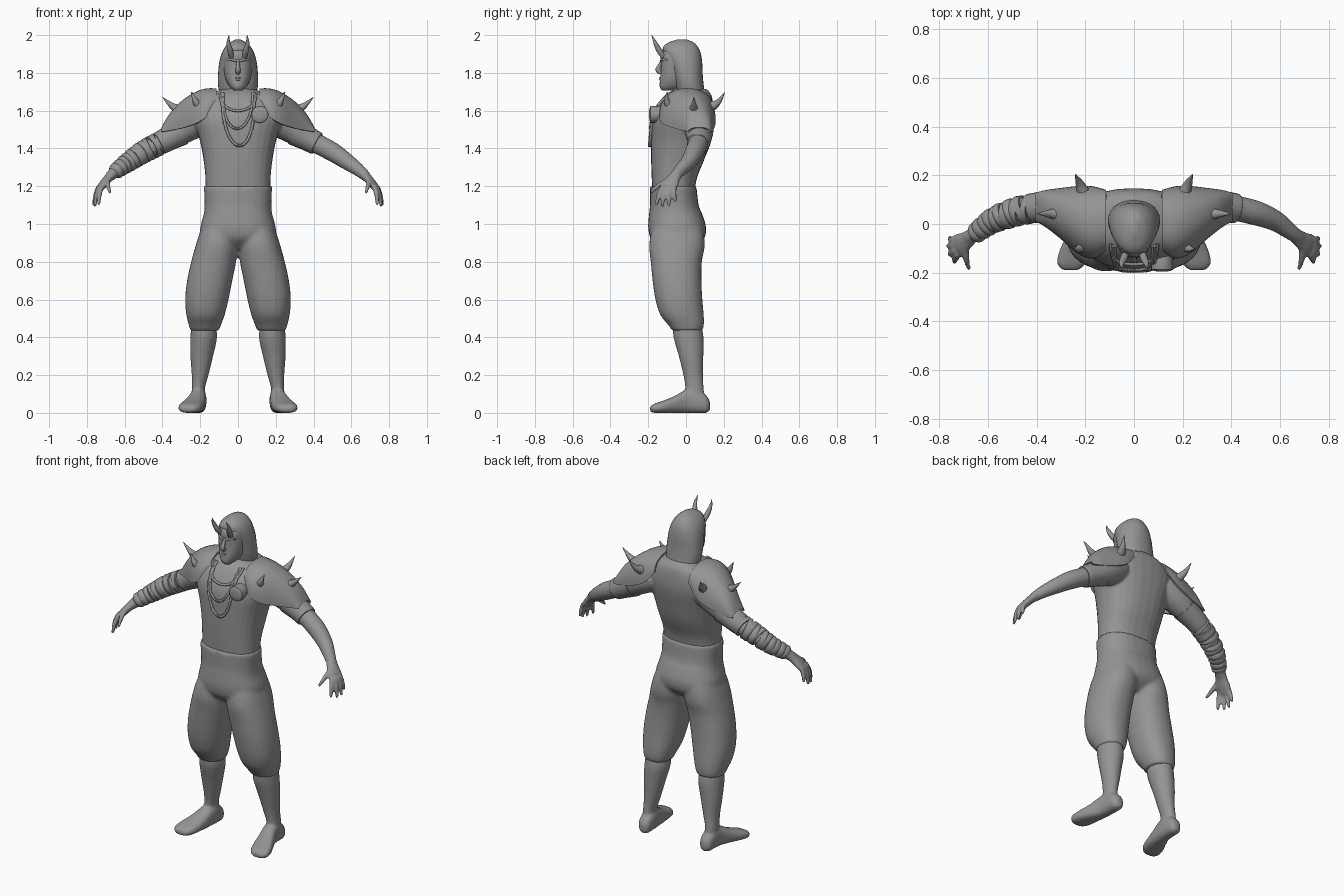
import bpy, bmesh, math
from mathutils import Vector

if "Cube" in bpy.data.objects:
    bpy.data.objects.remove(bpy.data.objects["Cube"])

grey = bpy.data.materials.new("plain grey")
grey.diffuse_color = (0.3, 0.3, 0.3, 1)
grey.use_nodes = True
grey.node_tree.nodes["Principled BSDF"].inputs["Base Color"].default_value = grey.diffuse_color


def finish(name, bm):
    bmesh.ops.recalc_face_normals(bm, faces=bm.faces[:])
    me = bpy.data.meshes.new(name)
    bm.to_mesh(me)
    bm.free()
    me.materials.append(grey)
    ob = bpy.data.objects.new(name, me)
    bpy.context.collection.objects.link(ob)
    return ob


def fuse(name, obs, voxel, rounds):
    """Join overlapping parts and melt them into one smooth skin."""
    bpy.ops.object.select_all(action="DESELECT")
    for ob in obs:
        ob.select_set(True)
    bpy.context.view_layer.objects.active = obs[0]
    bpy.ops.object.join()
    ob = bpy.context.view_layer.objects.active
    ob.name = name
    rm = ob.modifiers.new("skin", "REMESH")
    rm.mode, rm.voxel_size, rm.use_smooth_shade = "VOXEL", voxel, True
    sm = ob.modifiers.new("relax", "SMOOTH")
    sm.factor, sm.iterations = 0.5, rounds


def resample(rows, k):
    """Catmull-Rom interpolation of rows of numbers."""
    if k < 2:
        return rows
    out, m = [], len(rows) - 1
    for i in range(m):
        a, b, c, d = rows[max(i - 1, 0)], rows[i], rows[i + 1], rows[min(i + 2, m)]
        for j in range(k):
            t = j / k
            out.append([0.5 * (2 * q + (r - p) * t + (2 * p - 5 * q + 4 * r - s) * t * t
                               + (3 * q - p - 3 * r + s) * t ** 3)
                        for p, q, r, s in zip(a, b, c, d)])
    return out + [list(rows[-1])]


def spow(v, p):
    return math.copysign(abs(v) ** p, v)


def loft(name, rings, n=24, p=1.0):
    """Skin a list of (centre, half axis, half axis) oval sections."""
    bm = bmesh.new()
    loops = []
    for c, u, v in rings:
        ang = [2 * math.pi * i / n for i in range(n)]
        loops.append([bm.verts.new(c + u * spow(math.cos(a), p) + v * spow(math.sin(a), p))
                      for a in ang])
    for a, b in zip(loops, loops[1:]):
        for i in range(n):
            bm.faces.new((a[i], a[(i + 1) % n], b[(i + 1) % n], b[i]))
    bm.faces.new(loops[0])
    bm.faces.new(loops[-1])
    return finish(name, bm)


def body(name, rows, s=1, p=0.9, axis="z", n=28):
    """Sections (height, x0, x1, other0, other1) stacked along z or y."""
    rings = []
    for h, x0, x1, q0, q1 in resample(rows, 4):
        cx, cq, hx, hq = s * (x0 + x1) / 2, (q0 + q1) / 2, (x1 - x0) / 2, (q1 - q0) / 2
        if axis == "z":
            rings.append((Vector((cx, cq, h)), Vector((hx, 0, 0)), Vector((0, hq, 0))))
        else:
            rings.append((Vector((cx, h, cq)), Vector((hx, 0, 0)), Vector((0, 0, hq))))
    return loft(name, rings, n, p)


def tube(name, pts, s=1, n=12, k=4, ref=(0, 1, 0)):
    """Tube through (x, y, z, radius[, second radius]) points."""
    rows = resample([tuple(q) if len(q) == 5 else (*q, q[3]) for q in pts], k)
    cs = [Vector((s * r[0], r[1], r[2])) for r in rows]
    ref = Vector((s * ref[0], ref[1], ref[2]))
    rings = []
    for i, r in enumerate(rows):
        t = (cs[min(i + 1, len(cs) - 1)] - cs[max(i - 1, 0)]).normalized()
        u = t.cross(ref).normalized()
        rings.append((cs[i], u * r[3], u.cross(t) * r[4]))
    return loft(name, rings, n)


def sym(rows):
    return [(z, -w, w, a, b) for z, w, a, b in rows]


# Torso, neck, hips
TORSO = [(1.17, .172, -.178, .045), (1.25, .173, -.182, .06), (1.35, .184, -.185, .10),
         (1.45, .204, -.185, .125), (1.55, .235, -.18, .145), (1.62, .235, -.152, .145),
         (1.68, .17, -.11, .135), (1.715, .08, -.06, .11)]
upper = [body("torso", sym(TORSO), p=0.85),
         body("neck", sym([(1.62, .07, -.08, .09), (1.68, .056, -.06, .07), (1.77, .054, -.06, .06)]))]
lower = [body("trouser_hips", sym([(1.2, .181, -.191, .056), (1.1, .177, -.191, .067),
                                   (1.05, .182, -.196, .087), (.98, .20, -.20, .107),
                                   (.92, .19, -.185, .095), (.87, .10, -.13, .04)]), p=0.85)]

# Head and face
body("head", sym([(1.706, .02, -.125, -.06), (1.725, .043, -.139, .0), (1.76, .063, -.138, .04),
                  (1.80, .073, -.134, .05), (1.85, .078, -.132, .06), (1.90, .074, -.134, .06),
                  (1.935, .05, -.11, .05)]))
body("hood", sym([(1.61, .09, -.02, .135), (1.66, .085, -.03, .12), (1.70, .10, -.048, .10),
                  (1.75, .107, -.062, .092), (1.80, .105, -.077, .088), (1.85, .10, -.095, .086),
                  (1.90, .088, -.118, .079), (1.935, .07, -.122, .064), (1.96, .045, -.095, .042),
                  (1.977, .012, -.045, .005)]), p=0.92)
tube("nose", [(0, -.126, 1.868, .007), (0, -.139, 1.84, .010), (0, -.149, 1.817, .013),
              (0, -.134, 1.800, .012)])
for z, y, w, r in ((1.774, -.134, .026, .005), (1.765, -.134, .022, .006)):
    tube("lip", [(-w, y + .008, z - .002, .002), (0, y - .003, z, r), (w, y + .008, z - .002, .002)])


# Chest surface lookup for hanging jewellery
def chest_y(x, z):
    for (z0, w0, f0, b0), (z1, w1, f1, b1) in zip(TORSO, TORSO[1:]):
        if z0 <= z <= z1:
            t = (z - z0) / (z1 - z0)
            w, f, b = w0 + (w1 - w0) * t, f0 + (f1 - f0) * t, b0 + (b1 - b0) * t
            k = max(0, 1 - min(1, abs(x) / w) ** (2 / .85)) ** (.85 / 2)
            return (f + b) / 2 + (f - b) / 2 * k
    return -.06


def necklace(name, w, top, low, r, beads, shift=0):
    pts = []
    for i in range(49):
        a = math.pi * (i / 48 - .5)
        x, z = shift * math.cos(a) + w * math.sin(a), top - (top - low) * math.cos(a) ** .8
        pts.append((x, chest_y(x, z) - r * .8, z, r * (.7 if beads and i % 2 else 1)))
    tube(name, pts, k=1, n=10)


necklace("long_bead_chain", .085, 1.69, 1.415, .009, True, .008)
necklace("middle_chain", .078, 1.69, 1.505, .008, True, -.005)
necklace("collar_cord", .095, 1.69, 1.60, .007, False)
tube("round_brooch", [(.116, -.13, 1.58, .044), (.116, -.18, 1.58, .045), (.116, -.19, 1.58, .040),
                      (.116, -.195, 1.58, .02)], n=20, k=2, ref=(1, 0, 0))

# Arm path, shared by sleeves and wraps
ARM = [(.17, .05, 1.565, .085), (.24, .065, 1.53, .082), (.31, .07, 1.485, .07),
       (.40, .067, 1.435, .054), (.50, .045, 1.382, .051), (.58, .013, 1.328, .043),
       (.64, -.03, 1.285, .034), (.68, -.06, 1.25, .027)]
ARM_FINE = resample(ARM, 10)


def arm_at(x):
    return min(ARM_FINE, key=lambda q: abs(q[0] - x))


# Shoulder pad arches: x, top, front y, back y, front hem, back hem
PAD = [(.115, 1.718, -.115, .14, 1.62, 1.63), (.17, 1.717, -.142, .155, 1.565, 1.565),
       (.23, 1.697, -.122, .156, 1.53, 1.53), (.30, 1.65, -.062, .148, 1.507, 1.505),
       (.36, 1.588, -.015, .14, 1.495, 1.49), (.405, 1.512, .012, .128, 1.488, 1.485)]


def shoulder_pad(s):
    bm = bmesh.new()
    cols = []
    for x, top, f, b, zf, zb in resample(PAD, 4):
        col = []
        for i in range(21):
            a = math.pi * i / 20
            base = zf + (zb - zf) * i / 20
            col.append(bm.verts.new((s * x, (f + b) / 2 - (b - f) / 2 * spow(math.cos(a), .9),
                                     base + (top - base) * max(0, math.sin(a)) ** .9)))
        cols.append(col)
    for a, b in zip(cols, cols[1:]):
        for i in range(20):
            bm.faces.new((a[i], a[i + 1], b[i + 1], b[i]))
    bmesh.ops.recalc_face_normals(bm, faces=bm.faces[:])
    bmesh.ops.solidify(bm, geom=bm.faces[:], thickness=.012)
    finish("shoulder_pad", bm)


feet = []
for s in (-1, 1):
    # Face pieces and horns
    tube("brow", [(s * .06, -.10, 1.868, .004), (s * .035, -.125, 1.871, .007),
                  (s * .006, -.131, 1.862, .007)])
    tube("eye", [(s * .048, -.109, 1.846, .002), (s * .032, -.119, 1.846, .007),
                 (s * .016, -.124, 1.845, .002)])
    tube("horn", [(.033, -.118, 1.885, .014), (.042, -.143, 1.92, .015), (.051, -.163, 1.96, .010),
                  (.048, -.182, 2.0, .001)], s)

    # Shoulder pads with spikes
    shoulder_pad(s)
    for a, b, c in (((.30, .04, 1.60), (.345, .042, 1.622), (.40, .042, 1.672)),
                    ((.20, -.06, 1.61), (.222, -.10, 1.645), (.25, -.10, 1.70)),
                    ((.20, .11, 1.61), (.222, .165, 1.64), (.242, .205, 1.697))):
        tube("shoulder_spike", [(*a, .032), (*b, .018), (*c, .001)], s)

    # Arm, sleeve cuff, hand
    upper.append(tube("arm", ARM, s, n=20))
    tube("sleeve_cuff", [(*arm_at(x)[:3], arm_at(x)[3] + g) for x, g in
                         ((.30, .004), (.37, .007), (.405, .009), (.417, .006), (.42, -.004))], s, n=20, k=2)
    upper.append(tube("palm", [(.662, -.046, 1.268, .025, .03), (.69, -.068, 1.238, .023, .038),
                               (.715, -.085, 1.208, .021, .047), (.738, -.097, 1.175, .013, .043)],
                      s, n=16, ref=(-.2, -1, 0)))
    for base, tip in (((.735, -.064, 1.20), (.757, -.056, 1.118)),
                      ((.736, -.086, 1.20), (.764, -.09, 1.095)),
                      ((.733, -.108, 1.20), (.758, -.126, 1.092)),
                      ((.722, -.124, 1.20), (.738, -.158, 1.10)),
                      ((.692, -.095, 1.235), (.677, -.187, 1.166))):
        mid = [(p + q) / 2 + d for p, q, d in zip(base, tip, (.004, -.003, .003))]
        upper.append(tube("finger", [(*base, .014), (*mid, .0135), (*tip, .008)], s, n=10))

    # Baggy trouser leg, shin, foot
    lower.append(body("trouser_leg", [(1.02, .02, .175, -.165, .075), (.95, .005, .204, -.186, .094),
                                      (.88, .0, .226, -.195, .099), (.80, .01, .248, -.187, .084),
                                      (.70, .03, .270, -.177, .082), (.60, .05, .280, -.162, .087),
                                      (.52, .07, .274, -.137, .094), (.465, .09, .261, -.094, .095),
                                      (.434, .102, .252, -.072, .087)], s))
    feet.append(body("shin", [(.47, .12, .247, -.07, .08), (.40, .111, .252, -.066, .093),
                              (.30, .132, .252, -.038, .092), (.20, .156, .245, -.014, .09),
                              (.13, .175, .245, -.004, .094), (.07, .174, .247, -.01, .1)], s, p=1))
    feet.append(body("foot", [(.127, .186, .224, .013, .06), (.105, .171, .245, .0, .095),
                              (.05, .167, .251, .0, .13), (.0, .169, .259, .0, .123),
                              (-.06, .175, .284, .0, .09), (-.12, .185, .31, .0, .065),
                              (-.165, .20, .315, .0, .05), (-.19, .228, .292, .006, .035)],
                     s, p=.8, axis="y"))

# Cloth wraps on one forearm
for i in range(11):
    x = .43 + .0215 * i
    tilt = .004 * (-1) ** i
    strip = []
    for d, g in ((-.013, .002), (-.007, .009), (.007, .010), (.014, .002)):
        px, py, pz, r = arm_at(x + d)[:4]
        strip.append((px, py + tilt * d / .014, pz, r + g))
    tube("forearm_wrap", strip, -1, n=20, k=2)

bpy.ops.object.select_all(action="DESELECT")
for ob in bpy.context.scene.objects:
    ob.select_set(True)
    bpy.context.view_layer.objects.active = ob
bpy.ops.object.shade_smooth_by_angle(angle=math.radians(45))

# Melt the skin parts together
fuse("upper_body", upper, .007, 4)
fuse("trousers", lower, .01, 6)
fuse("shins_and_feet", feet, .008, 4)
